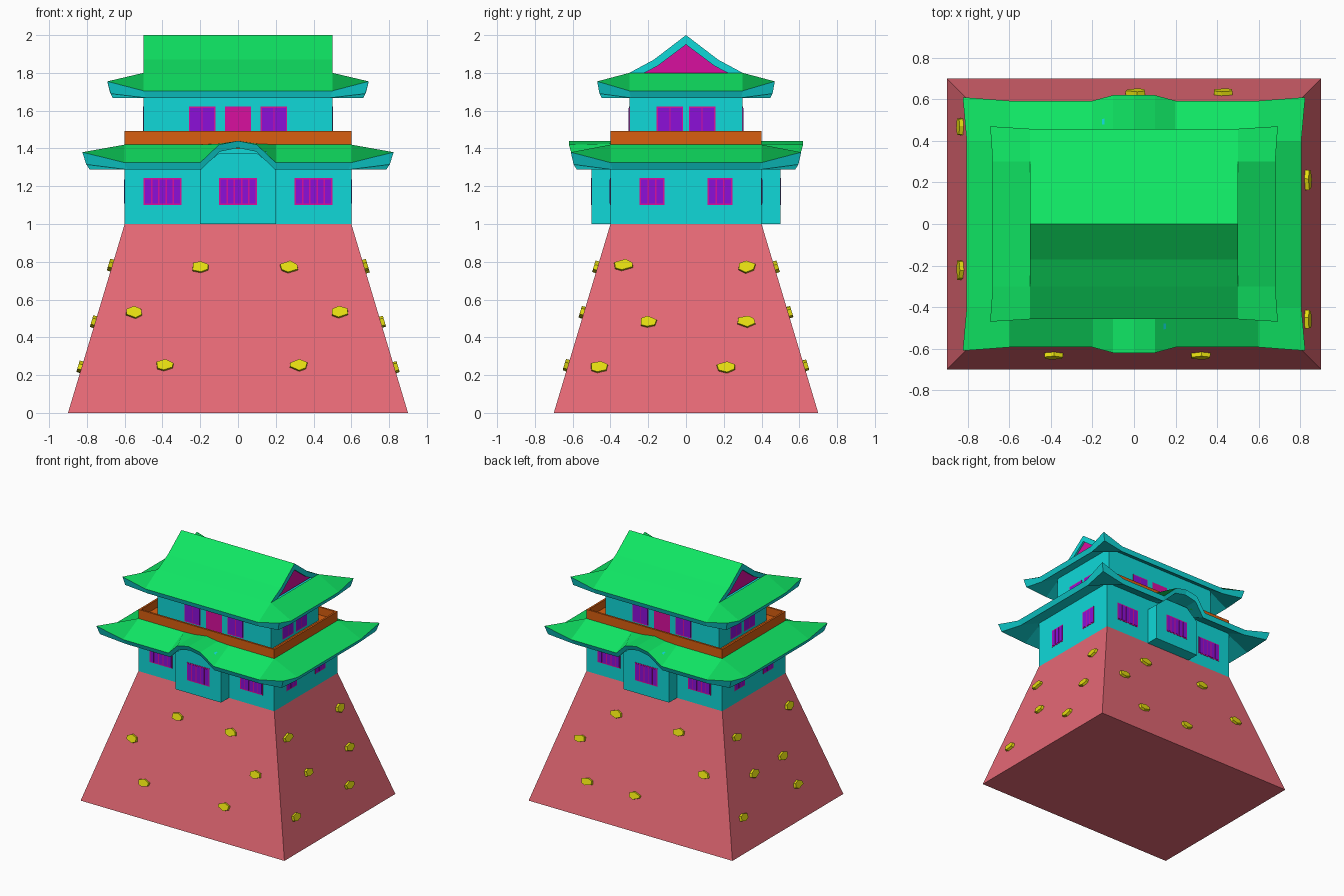
import bpy, bmesh, math, random
from mathutils import Matrix, Vector

if "Cube" in bpy.data.objects:
    bpy.data.objects.remove(bpy.data.objects["Cube"])

random.seed(4)
COLORS = {
    "stone_red": (0.90, 0.41, 0.46), "wall_teal": (0.06, 0.85, 0.85),
    "roof_green": (0.06, 0.90, 0.39), "rail_orange": (0.85, 0.37, 0.06),
    "bar_purple": (0.55, 0.06, 0.85), "frame_pink": (0.85, 0.06, 0.62),
    "rock_yellow": (0.90, 0.87, 0.06)}
MATS = {}
for key, c in COLORS.items():
    MATS[key] = bpy.data.materials.new(key)
    MATS[key].diffuse_color = (*(((v + 0.055) / 1.055) ** 2.4 for v in c), 1)


def finish(name, bm, *mats):
    bmesh.ops.recalc_face_normals(bm, faces=bm.faces)
    me = bpy.data.meshes.new(name)
    bm.to_mesh(me)
    bm.free()
    for m in mats:
        me.materials.append(MATS[m])
    ob = bpy.data.objects.new(name, me)
    bpy.context.collection.objects.link(ob)
    return ob


def add_box(bm, x0, x1, y0, y1, z0, z1, rot=Matrix()):
    size = Matrix.Diagonal((x1 - x0, y1 - y0, z1 - z0, 1))
    mid = Matrix.Translation(((x0 + x1) / 2, (y0 + y1) / 2, (z0 + z1) / 2))
    bmesh.ops.create_cube(bm, size=1, matrix=rot @ mid @ size)


def box(name, mat, hx, hy, z0, z1):
    bm = bmesh.new()
    add_box(bm, -hx, hx, -hy, hy, z0, z1)
    return finish(name, bm, mat)


def add_prism(bm, a, b, side_mats=None):
    """Joins two matching outlines; optional material per side face."""
    va, vb = [bm.verts.new(p) for p in a], [bm.verts.new(p) for p in b]
    bm.faces.new(va)
    bm.faces.new(vb)
    n = len(a)
    for i in range(n):
        j = (i + 1) % n
        f = bm.faces.new((va[i], va[j], vb[j], vb[i]))
        f.material_index = side_mats[i] if side_mats else 0


def turn(k):
    return Matrix.Rotation(k * math.pi / 2, 4, 'Z')


def rect(x, y, z):
    return [(-x, -y, z), (x, -y, z), (x, y, z), (-x, y, z)]


# Tapered stone base
bm = bmesh.new()
add_prism(bm, rect(0.9, 0.7, 0), rect(0.6, 0.4, 1))
finish("stone_base", bm, "stone_red")

# Loose stones set in each sloping face: (distance along face, height)
STONES = [
    [(-.20, .77), (.27, .77), (-.55, .53), (.54, .53), (-.39, .25), (.32, .25)],
    [(-.33, .78), (.32, .77), (-.20, .48), (.32, .48), (-.46, .24), (.21, .24)],
    [(-.28, .77), (.27, .77), (-.55, .53), (.54, .53), (-.43, .25), (-.01, .25)],
    [(-.32, .78), (.34, .78), (-.23, .48), (.135, .48), (-.47, .24), (.22, .24)]]
bm = bmesh.new()
for k, spots in enumerate(STONES):
    for u, z in spots:
        m = (turn(k) @ Matrix.Translation((u, -((0.7, 0.9)[k % 2] - 0.3 * z), z))
             @ Matrix.Rotation(-math.atan(0.3), 4, 'X'))
        outline = []
        for i in range(6):
            t = i * math.pi / 3 + random.uniform(0.3, 0.7)
            r = random.uniform(0.92, 1.08)
            outline.append((0.052 * r * math.cos(t), 0.032 * r * math.sin(t)))
        add_prism(bm, [m @ Vector((p, 0.015, q)) for p, q in outline],
                  [m @ Vector((p * 0.95, -0.02, q * 0.95)) for p, q in outline])
finish("base_stones", bm, "rock_yellow")

# Walls of both storeys
box("lower_wall", "wall_teal", 0.6, 0.4, 1.0, 1.40)
box("upper_wall", "wall_teal", 0.5, 0.3, 1.42, 1.79)

# Front and back bays with arched tops
BAY = [(-.2, 1), (.2, 1), (.2, 1.29), (.1, 1.375), (-.1, 1.375), (-.2, 1.29)]
for k, side in ((0, "front"), (2, "back")):
    bm = bmesh.new()
    add_prism(bm, [turn(k) @ Vector((x, -0.5, z)) for x, z in BAY],
              [turn(k) @ Vector((x, -0.39, z)) for x, z in BAY])
    finish(side + "_bay", bm, "wall_teal")


def hip_roof(name, inner, mid, corner, arch=()):
    """Skirt roof with lifted corner quads; arch = (x, y, z, inner z) points."""
    (ix, iy, iz), (mx, my, mz), (cx, cy, cz) = inner, mid, corner
    bm = bmesh.new()
    cache = {}

    def face(mat, *pts):
        vs = []
        for p in pts:
            key = tuple(round(c, 4) for c in p)
            if key not in cache:
                cache[key] = bm.verts.new(p)
            vs.append(cache[key])
        bm.faces.new(vs).material_index = mat

    def under(p):
        drop = 0.065 if p[2] == cz else 0.037
        return (p[0] * 0.975, p[1] * 0.975, p[2] - drop)

    def panel(*pts):
        face(0, *pts)
        face(1, *(under(p) for p in reversed(pts)))

    def edge(a, b):
        face(1, a, under(a), under(b), b)

    for s in (1, -1):
        def at(x, y, z):
            return (s * x, s * y, z)
        row = ([(at(-ix, -iy, iz), at(-ix, -my, mz))]
               + [(at(x, -iy, zi), at(x, -y, z)) for x, y, z, zi in arch]
               + [(at(ix, -iy, iz), at(ix, -my, mz))])
        for (a, b), (c, d) in zip(row, row[1:]):
            panel(a, b, d, c)
            edge(b, d)
        lo, hi = at(mx, -iy, mz), at(mx, iy, mz)
        a, b = at(ix, -iy, iz), at(ix, iy, iz)
        panel(a, lo, hi, b)
        edge(lo, hi)
        for i, f, c, e in ((a, at(ix, -my, mz), at(cx, -cy, cz), lo),
                           (b, hi, at(cx, cy, cz), at(ix, my, mz))):
            panel(i, f, c, e)
            edge(f, c)
            edge(c, e)
    finish(name, bm, "roof_green", "wall_teal")


ARCH = [(-.2, .593, 1.325, 1.42), (-.1, .62, 1.42, 1.425), (0, .62, 1.44, 1.44),
        (.1, .62, 1.42, 1.425), (.2, .593, 1.325, 1.42)]
hip_roof("lower_roof", (.6, .4, 1.42), (.805, .593, 1.325), (.824, .61, 1.38), ARCH)
hip_roof("upper_roof_skirt", (.5, .3, 1.80), (.68, .458, 1.705), (.692, .47, 1.755))

# Upper gable roof: green top, teal ends and underside
INNER = [(.22, 1.80), (.15, 1.837), (0, 1.95), (-.15, 1.837), (-.22, 1.80)]
GABLE = [(-.3, 1.80), (-.17, 1.87), (0, 2.0), (.17, 1.87), (.3, 1.80)] + INNER
bm = bmesh.new()
add_prism(bm, [(-.5, y, z) for y, z in GABLE], [(.5, y, z) for y, z in GABLE],
          [0] * 4 + [1] * 6)
ends = [f for f in bm.faces if len(f.verts) == 10]
for f in ends:
    f.material_index = 1
bmesh.ops.triangulate(bm, faces=ends)
finish("gable_roof", bm, "roof_green", "wall_teal")

# Recessed gable panels
bm = bmesh.new()
for s in (-1, 1):
    add_prism(bm, [(s * .46, y, z) for y, z in INNER], [(s * .485, y, z) for y, z in INNER])
finish("gable_panels", bm, "frame_pink")

# Balcony floor and railing
box("balcony_floor", "rail_orange", 0.59, 0.39, 1.40, 1.43)
bm = bmesh.new()
for s in (-1, 1):
    y0, y1 = sorted((s * .4, s * .385))
    x0, x1 = sorted((s * .6, s * .585))
    add_box(bm, -.6, .6, y0, y1, 1.42, 1.492)
    add_box(bm, x0, x1, -.385, .385, 1.42, 1.492)
finish("balcony_rail", bm, "rail_orange")

# Windows and doors: frames with purple bars in front
frames, bars = bmesh.new(), bmesh.new()


def window(k, u, wall, w, z0, z1, count, gap=0.008):
    add_box(frames, u - w / 2, u + w / 2, -wall - .002, -wall + .01, z0, z1, turn(k))
    if not count:
        return
    pitch = (w - gap) / count
    for i in range(count):
        x = u - w / 2 + gap + i * pitch
        add_box(bars, x, x + pitch - gap, -wall - .004, -wall, z0 + .008, z1 - .008, turn(k))


for k in (0, 2):
    for u, wall in ((-.4, .4), (0, .5), (.4, .4)):
        window(k, u, wall, .2, 1.10, 1.243, 5)
    for u in (-.19, .19):
        window(k, u, .3, .14, 1.45, 1.622, 2, .006)
    window(k, 0, .3, .14, 1.43, 1.622, 0)
for k in (1, 3):
    for u in (-.18, .18):
        window(k, u, .6, .13, 1.10, 1.243, 3)
    for u in (-.085, .085):
        window(k, u, .5, .14, 1.45, 1.622, 2, .006)
finish("window_frames", frames, "frame_pink")
finish("window_bars", bars, "bar_purple")

for m in bpy.data.materials:
    if m.users and not m.is_grease_pencil:
        m.use_nodes = True
        m.node_tree.nodes["Principled BSDF"].inputs["Base Color"].default_value = m.diffuse_color
